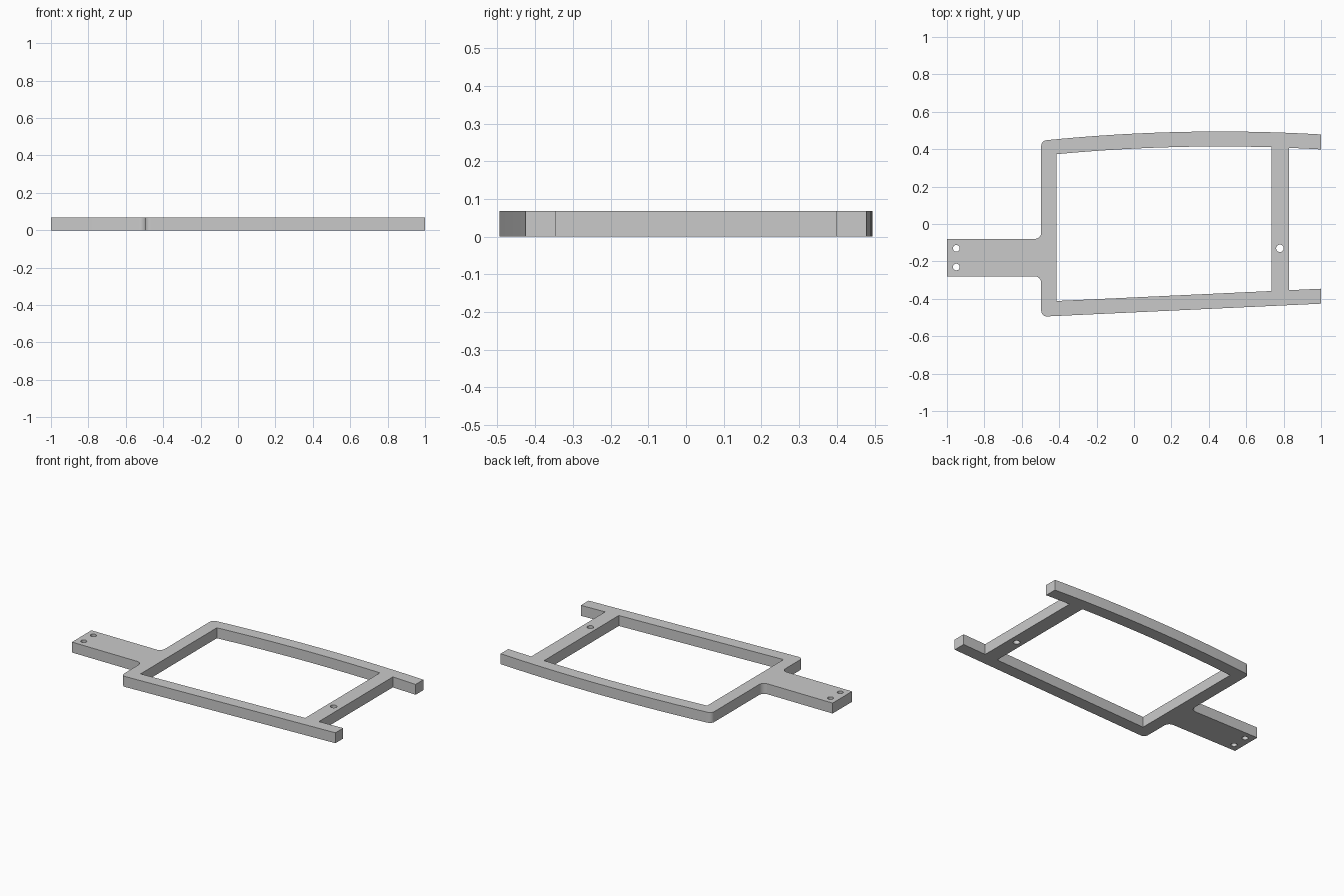
import bpy, bmesh, math
from mathutils import Vector

cube = bpy.data.objects.get("Cube")
if cube:
    bpy.data.objects.remove(cube, do_unlink=True)

THICK = 0.068
BAR = 0.08


# Outer edges of the two long rails
def bowed(x):
    return 0.4945 - 0.054 * (x - 0.46) ** 2


def straight(x):
    return -0.426 + 0.0465 * (x - 1)


def rail(edge, x0, x1, inset=0, steps=1):
    xs = [x0 + (x1 - x0) * i / steps for i in range(steps + 1)]
    return [(x, edge(x) + inset) for x in xs]


def fillet(before, corner, after, radius, steps=8):
    """Points of an arc that rounds one corner."""
    c = Vector(corner)
    a = (Vector(before) - c).normalized()
    b = (Vector(after) - c).normalized()
    half = a.angle(b) / 2
    centre = c + (a + b).normalized() * radius / math.sin(half)
    start = c + a * radius / math.tan(half) - centre
    end = c + b * radius / math.tan(half) - centre
    return [tuple(centre + start.lerp(end, i / steps).normalized() * radius)
            for i in range(steps + 1)]


def circle(x, y, r, n=32):
    return [(x + r * math.cos(math.tau * i / n), y + r * math.sin(math.tau * i / n))
            for i in range(n)]


# Key positions along the frame
LEFT, INNER = -0.496, -0.414
CROSS_A, CROSS_B = 0.735, 0.83
TOP, BOTTOM = -0.08, -0.28

low = (LEFT, straight(LEFT))
high = (LEFT, bowed(LEFT))
root_low, root_high = (LEFT, BOTTOM), (LEFT, TOP)
tip_low, tip_high = (-1, BOTTOM), (-1, TOP)

# Outer outline: straight rail, fork end, bowed rail, then the handle
outline = fillet(root_low, low, (1, straight(1)), 0.03)
outline += [(1, straight(1))]
outline += rail(straight, 1, CROSS_B, BAR)
outline += rail(bowed, CROSS_B, 1, -BAR, 6)
outline += rail(bowed, 1, LEFT + 0.04, 0, 40)
outline += fillet((LEFT + 0.1, bowed(LEFT + 0.1)), high, root_high, 0.03)
outline += fillet(high, root_high, tip_high, 0.035)
outline += [tip_high, tip_low]
outline += fillet(tip_low, root_low, low, 0.035)

# Central opening and screw holes
opening = rail(straight, INNER, CROSS_A, BAR) + rail(bowed, CROSS_A, INNER, -BAR, 32)
holes = [circle(-0.95, -0.13, 0.018), circle(-0.95, -0.23, 0.018),
         circle(0.78, -0.13, 0.02)]

# Filled and extruded flat profile
curve = bpy.data.curves.new("frame_profile", "CURVE")
curve.dimensions = "2D"
curve.fill_mode = "BOTH"
curve.extrude = THICK / 2
for loop in [outline, opening] + holes:
    spline = curve.splines.new("POLY")
    spline.points.add(len(loop) - 1)
    for point, (x, y) in zip(spline.points, loop):
        point.co = (x, y, 0, 1)
    spline.use_cyclic_u = True
profile = bpy.data.objects.new("frame_profile", curve)
bpy.context.collection.objects.link(profile)
bpy.context.view_layer.update()
depsgraph = bpy.context.evaluated_depsgraph_get()
mesh = bpy.data.meshes.new_from_object(profile.evaluated_get(depsgraph))
bpy.data.objects.remove(profile, do_unlink=True)

# Welded solid standing on the ground
bm = bmesh.new()
bm.from_mesh(mesh)
bmesh.ops.remove_doubles(bm, verts=bm.verts, dist=0.0001)
bmesh.ops.translate(bm, verts=bm.verts, vec=(0, 0, THICK / 2))
bmesh.ops.recalc_face_normals(bm, faces=bm.faces)
bm.to_mesh(mesh)
bm.free()

frame = bpy.data.objects.new("handled_frame", mesh)
bpy.context.collection.objects.link(frame)

# Plain grey
grey = bpy.data.materials.new("light_grey")
grey.use_nodes = True
colour = (0.59, 0.59, 0.59, 1)
grey.diffuse_color = colour
grey.node_tree.nodes["Principled BSDF"].inputs["Base Color"].default_value = colour
mesh.materials.clear()
mesh.materials.append(grey)

# Smooth curved walls, crisp rims
bpy.ops.object.select_all(action="DESELECT")
frame.select_set(True)
bpy.context.view_layer.objects.active = frame
bpy.ops.object.shade_smooth_by_angle(angle=math.radians(30))
